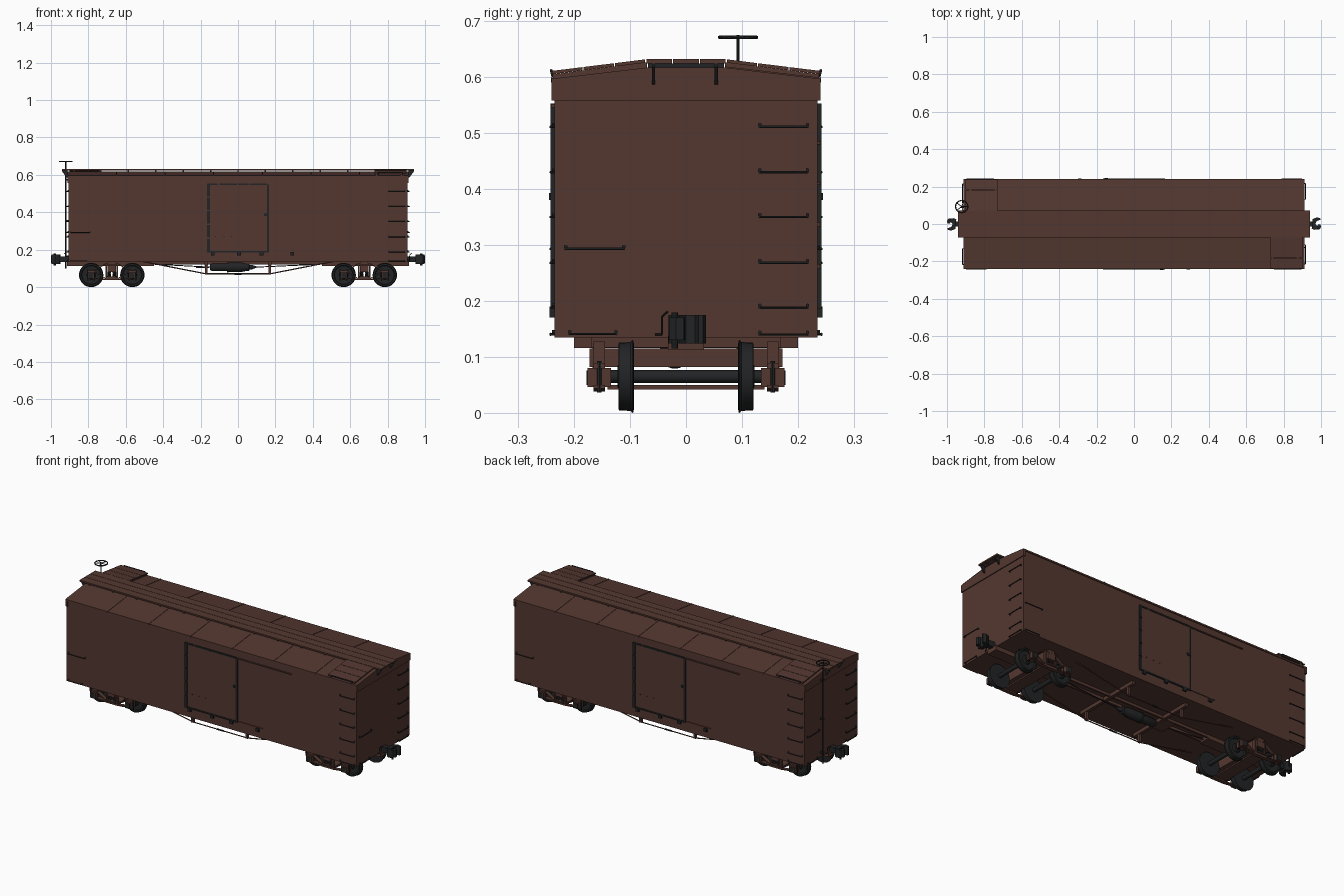
import bpy, bmesh, math
from mathutils import Vector, Matrix

if "Cube" in bpy.data.objects:
    bpy.data.objects.remove(bpy.data.objects["Cube"])


def material(name, rgb):
    m = bpy.data.materials.new(name)
    m.diffuse_color = (*rgb, 1)
    m.use_nodes = True
    m.node_tree.nodes["Principled BSDF"].inputs["Base Color"].default_value = m.diffuse_color
    return m


BROWN = material("boxcar brown", (0.088, 0.039, 0.030))
BLACK = material("iron black", (0.016, 0.017, 0.018))


class Part:
    """Collects primitives into one named object; spin=True adds a copy turned half round z."""

    def __init__(self, name, mat, spin=False, smooth=False):
        self.name, self.mat, self.spin, self.smooth = name, mat, spin, smooth
        self.bm = bmesh.new()

    def box(self, lo, hi):
        lo, hi = Vector(lo), Vector(hi)
        m = Matrix.Translation((lo + hi) / 2) @ Matrix.Diagonal((*(hi - lo), 1))
        bmesh.ops.create_cube(self.bm, size=1, matrix=m)

    def prism(self, pts, axis, lo, hi):
        def at(p, t):
            return {'x': (t, *p), 'y': (p[0], t, p[1]), 'z': (*p, t)}[axis]
        a = [self.bm.verts.new(at(p, lo)) for p in pts]
        b = [self.bm.verts.new(at(p, hi)) for p in pts]
        self.bm.faces.new(a)
        self.bm.faces.new(b[::-1])
        for i in range(len(pts)):
            j = (i + 1) % len(pts)
            self.bm.faces.new((a[i], b[i], b[j], a[j]))

    def lathe(self, prof, origin, axis, n=24):
        """Closed solid of revolution; prof is a list of (distance along axis, radius)."""
        q = Vector((0, 0, 1)).rotation_difference(Vector(axis))
        rings = []
        for t, r in prof:
            ring = []
            for k in range(n):
                a = 2 * math.pi * k / n
                v = q @ Vector((r * math.cos(a), r * math.sin(a), t))
                ring.append(self.bm.verts.new(v + Vector(origin)))
            rings.append(ring)
        for u, w in zip(rings, rings[1:]):
            for k in range(n):
                j = (k + 1) % n
                self.bm.faces.new((u[k], u[j], w[j], w[k]))
        self.bm.faces.new(rings[0][::-1])
        self.bm.faces.new(rings[-1])

    def rod(self, a, b, r, n=8):
        d = Vector(b) - Vector(a)
        self.lathe([(0, r), (d.length, r)], a, d, n)

    def rods(self, pts, r, n=8):
        for a, b in zip(pts, pts[1:]):
            self.rod(a, b, r, n)

    def grab(self, a, b, out, r=0.0025):
        """Grab iron standing off the wall by the vector out, with bolt heads."""
        a, b, out = Vector(a), Vector(b), Vector(out)
        self.rods([a, a + out, b + out, b], r, 6)
        lift = Vector((0, 0, 0.004))
        for p in (a, b):
            self.rod(p + lift, p + lift + out * 0.6, 0.0035, 6)

    def done(self):
        bmesh.ops.recalc_face_normals(self.bm, faces=self.bm.faces)
        if self.spin:
            g = bmesh.ops.duplicate(self.bm, geom=self.bm.verts[:] + self.bm.edges[:] + self.bm.faces[:])
            vs = [e for e in g['geom'] if isinstance(e, bmesh.types.BMVert)]
            bmesh.ops.rotate(self.bm, verts=vs, matrix=Matrix.Rotation(math.pi, 3, 'Z'))
        me = bpy.data.meshes.new(self.name)
        self.bm.to_mesh(me)
        self.bm.free()
        me.materials.append(self.mat)
        ob = bpy.data.objects.new(self.name, me)
        bpy.context.collection.objects.link(ob)
        if self.smooth:
            bpy.ops.object.select_all(action='DESELECT')
            ob.select_set(True)
            bpy.context.view_layer.objects.active = ob
            bpy.ops.object.shade_smooth_by_angle(angle=math.radians(35))
        return ob


# Car body, roof and end fascia boards
p = Part("body", BROWN)
p.prism([(-.235, .135), (.235, .135), (.235, .592), (0, .615), (-.235, .592)], 'x', -.907, .907)
p.done()
p = Part("roof", BROWN)
p.prism([(-.24, .588), (0, .612), (.24, .588), (.24, .597), (.07, .617), (-.07, .617), (-.24, .597)], 'x', -.912, .912)
for x in (-.65, -.39, -.13, .13, .39, .65):  # raised seams
    for s in (-1, 1):
        p.prism([(s*.241, .59), (s*.241, .599), (s*.07, .619), (s*.07, .61)], 'x', x-.003, x+.003)
p.done()
p = Part("end_fascia", BROWN, spin=True)
p.prism([(-.24, .558), (.24, .558), (.24, .596), (.07, .615), (-.07, .615), (-.24, .596)], 'x', .9, .912)
p.done()

# Running boards along the ridge and at two roof corners
p = Part("running_board", BROWN)
for y in (-.071, -.023, .025):
    p.box((-.942, y, .624), (.942, y + .046, .632))
p.done()
p = Part("running_board_saddles", BLACK)
for k in range(-6, 7):
    p.box((k*.147-.004, -.068, .612), (k*.147+.004, .068, .6245))
for s in (-1, 1):
    for y in (-.058, .054):  # end brackets
        p.prism([(s*.94, .624), (s*.94, .618), (s*.917, .587), (s*.911, .587), (s*.911, .624)], 'y', y-.003, y+.003)
p.done()
p = Part("corner_running_boards", BROWN, spin=True)
slope = lambda y: .632 - (y - .07) * .021 / .17
for y in (.073, .129, .185):
    a, b = y, y + .054
    p.prism([(-a, slope(a)), (-b, slope(b)), (-b, slope(b)-.006), (-a, slope(a)-.006)], 'x', .73, .9)
for x in (.735, .87):  # supports
    p.prism([(-.07, .626), (-.238, .605), (-.238, .597), (-.07, .615)], 'x', x, x+.012)
p.done()
p = Part("corner_board_grabs", BLACK, spin=True)
p.grab((.75, -.238, .6), (.88, -.238, .6), (0, -.003, .012))
p.done()

# Sliding doors, their frames and rails
p = Part("door", BROWN, spin=True)
p.box((-.15, -.239, .19), (.16, -.23, .548))
p.box((.165, -.241, .546), (.5, -.232, .552))
p.box((.165, -.239, .19), (.32, -.232, .194))
p.done()
p = Part("door_frame", BLACK, spin=True)
for z in (.19, .265, .34, .412, .485):  # hinge side straps
    p.box((-.166, -.242, z), (-.15, -.232, z + .068))
p.box((.155, -.242, .19), (.165, -.232, .55))
p.box((-.166, -.242, .186), (.165, -.232, .194))
for x in (-.15, -.1, 0, .065):
    p.box((x, -.242, .545), (x + (.04 if x < -.1 else .09 if x > 0 else .06 if x == 0 else .095), -.232, .553))
for x in (-.135, .005, .125, .29):  # door guides
    p.box((x-.01, -.244, .17), (x+.01, -.232, .187))
for x in (-.12, -.075, -.035):
    p.rod((x, -.235, .27), (x, -.242, .27), .003, 6)
p.box((.14, -.245, .38), (.158, -.235, .393))
p.done()

# Ladders and grab irons on sides and ends
p = Part("ladder_and_grab_irons", BLACK, spin=True)
for z in (.14, .188, .268, .35, .43, .511):
    p.grab((.907, .132, z), (.907, .217, z), (.009, 0, 0))
    p.grab((.805, -.235, z), (.892, -.235, z), (0, -.007, 0))
p.grab((.907, -.215, .293), (.907, -.111, .293), (.009, 0, 0))
p.grab((.907, -.208, .141), (.907, -.125, .141), (.009, 0, 0))
p.grab((-.895, -.235, .293), (-.79, -.235, .293), (0, -.007, 0))
p.grab((-.895, -.235, .141), (-.81, -.235, .141), (0, -.007, 0))
# uncoupling lever
p.rods([(.912, -.055, .14), (.916, -.043, .14), (.918, -.043, .172), (.93, -.033, .181)], .002, 6)
p.done()

# Hand brake staff and wheel
p = Part("hand_brake", BLACK, smooth=True)
bx, by, bz = -.921, .093, .671
p.rod((bx, by, .1), (bx, by, .675), .0028)
ring = [(bx + .033*math.cos(a), by + .033*math.sin(a), bz) for a in [2*math.pi*k/20 for k in range(21)]]
p.rods(ring, .0033, 6)
for q in ring[0:20:4]:
    p.rod((bx, by, bz), q, .0022, 6)
for z in (.16, .35, .57):
    p.box((bx-.004, by-.007, z), (-.906, by+.007, z+.008))
p.done()

# Couplers with draft boxes
p = Part("coupler", BLACK, spin=True, smooth=True)
p.box((.9, -.014, .134), (.965, .014, .164))
p.prism([(.95, -.024), (.962, -.031), (.978, -.03), (.982, -.012), (.97, .0), (.976, .016), (.997, .022),
         (.997, .03), (.978, .036), (.955, .026)], 'z', .124, .175)
p.prism([(.968, -.03), (.99, -.03), (1, -.018), (.998, -.004), (.985, -.002), (.978, -.014)], 'z', .13, .17)
p.rod((.98, -.02, .115), (.98, -.02, .179), .006, 10)
p.done()
p = Part("draft_box", BROWN, spin=True)
p.box((.45, -.032, .112), (.915, .032, .138))
p.done()

# Underframe: centre sill, bolsters, needle beams and queen posts
p = Part("underframe", BROWN)
for y in (-.03, .02):
    p.box((-.5, y, .12), (.5, y + .01, .136))
for s in (-1, 1):
    p.box((s*.675-.02, -.17, .117), (s*.675+.02, .17, .136))
    p.box((s*.17-.009, -.2, .116), (s*.17+.009, .2, .136))
    for y in (-.16, .16):
        p.box((s*.17-.007, y-.007, .07), (s*.17+.007, y+.007, .12))
p.box((-.225, -.05, .102), (-.155, .05, .108))
p.done()
p = Part("truss_rods", BROWN)
for y in (-.16, .16):
    p.rods([(-.51, y, .137), (-.17, y, .071), (.17, y, .071), (.51, y, .137)], .0032, 6)
p.done()
p = Part("turnbuckles", BLACK)
for y in (-.16, .16):
    p.rod((-.02, y, .071), (.02, y, .071), .005, 6)
p.done()

# Brake cylinder and rigging
p = Part("brake_cylinder", BLACK, smooth=True)
p.lathe([(0, .014), (.012, .022), (.09, .022), (.09, .028), (.098, .028), (.1, .026), (.17, .026),
         (.195, .02), (.21, .02), (.212, .012), (.225, .012), (.25, .003)], (-.15, -.02, .107), (1, 0, 0))
p.rod((.1, -.02, .107), (.5, 0, .125), .0025, 6)
p.rod((-.15, -.02, .107), (-.5, 0, .125), .0025, 6)
p.done()

# Trucks: wheelsets, side frames, bolsters and bolts
p = Part("wheelsets", BLACK, spin=True, smooth=True)
for x in (.565, .785):
    p.rod((x, -.15, .065), (x, .15, .065), .0115, 16)
    for s in (-1, 1):
        p.lathe([(.093, .05), (.0935, .064), (.096, .065), (.099, .0615), (.12, .0605), (.121, .052), (.113, .049),
                 (.111, .024), (.122, .02)], (x, 0, .065), (0, s, 0), 32)
p.done()
p = Part("truck_frames", BROWN, spin=True)
c = .675
p.box((c-.024, -.172, .082), (c+.024, .172, .115))
p.box((c-.035, -.14, .042), (c+.035, .14, .05))
for y in (-.155, .155):
    for dx in (-.11, .11):  # journal boxes
        p.box((c+dx-.017, y-.021, .046), (c+dx+.017, y+.021, .08))
    # arch bars, upper, middle and bottom tie
    for za, zb in ((.083, .122), (.079, .044), (.044, .038)):
        q = [(-.13, za), (-.092, za), (-.035, zb), (.035, zb), (.092, za), (.13, za)]
        o = [(c+x, z) for x, z in q] + [(c+x, z+.006) for x, z in q[::-1]]
        p.prism(o, 'y', y-.01, y+.01)
    for dx in (-.034, .026):  # columns
        p.box((c+dx, y-.009, .044), (c+dx+.008, y+.009, .124))
    p.box((c-.028, y-.018, .05), (c+.028, y+.018, .057))
p.done()
p = Part("truck_springs_and_bolts", BLACK, spin=True, smooth=True)
for y in (-.155, .155):
    for dx in (-.014, .014):
        p.lathe([(.002*k, .011 if k % 3 else .008) for k in range(14)], (c+dx, y, .056), (0, 0, 1), 12)
    for dx in (-.128, -.094, .094, .128):
        p.rod((c+dx, y, .036), (c+dx, y, .093), .004, 8)
    for dx in (-.11, .11):
        s = 1 if y > 0 else -1
        p.box((c+dx-.012, y+s*.021-.002, .05), (c+dx+.012, y+s*.021+.002, .076))
p.done()
